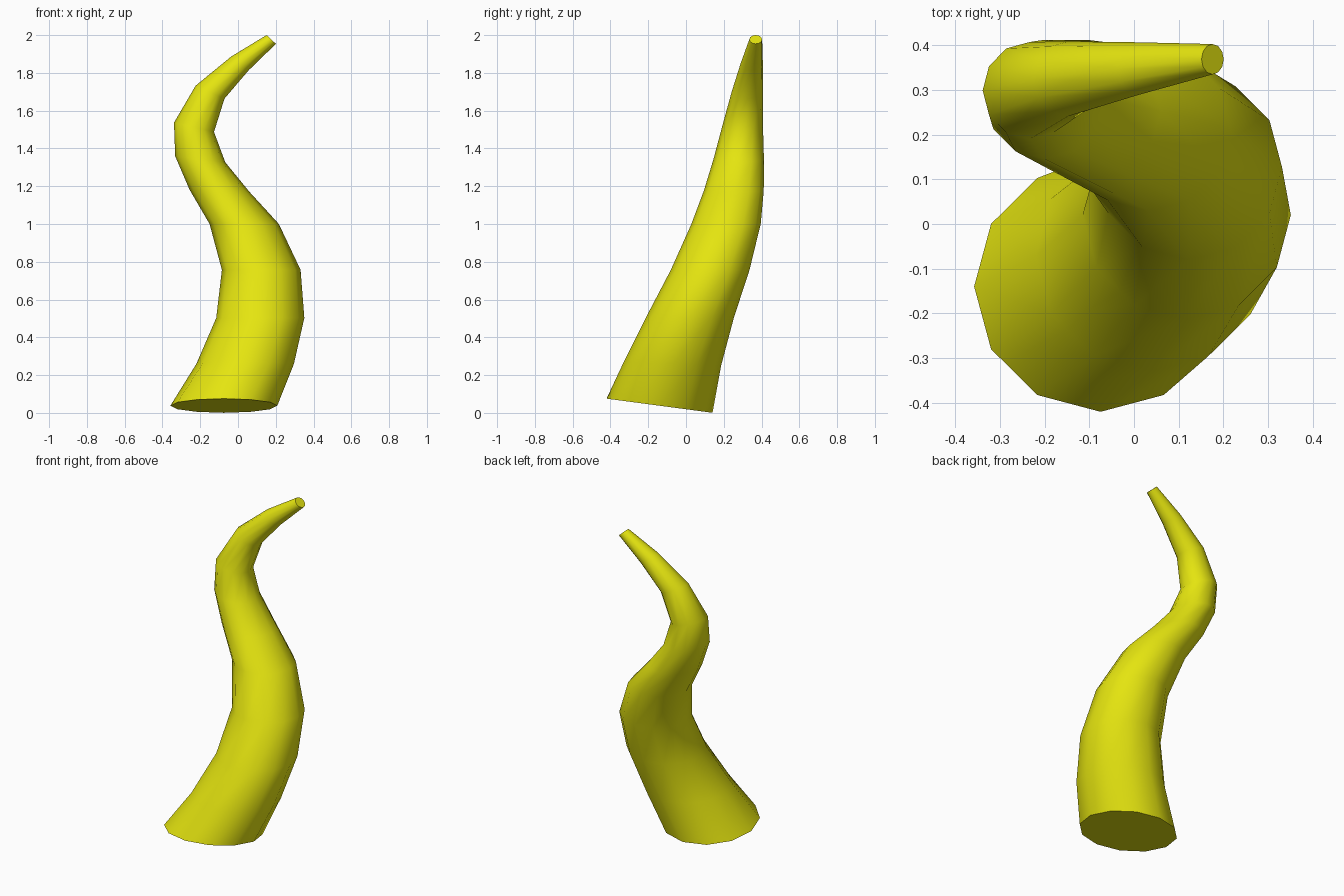
import bpy, bmesh, math
from mathutils import Vector, Euler

if "Cube" in bpy.data.objects:
    bpy.data.objects.remove(bpy.data.objects["Cube"])

SIDES = 12
BASE_RADIUS, TIP_RADIUS = 0.283, 0.034

# Centre line of the horn: x, y, z, lean toward +x in degrees
PATH = [
    (-0.075, -0.140, 0.038, 0), (0.038, -0.072, 0.260, 0),
    (0.118, 0.020, 0.503, 0), (0.123, 0.128, 0.757, 0),
    (0.033, 0.212, 1.000, 0), (-0.098, 0.253, 1.176, 2),
    (-0.200, 0.279, 1.343, 7), (-0.233, 0.299, 1.512, 13),
    (-0.148, 0.325, 1.698, 24), (0.010, 0.348, 1.850, 38),
    (0.176, 0.369, 1.977, 43),
]
# Backward lean of the lowest rings
BACK_LEAN = {0: -7.6, 1: -2}

yellow = bpy.data.materials.new("yellow")
yellow.diffuse_color = (0.78, 0.78, 0.005, 1)
yellow.use_nodes = True
yellow.node_tree.nodes["Principled BSDF"].inputs["Base Color"].default_value = yellow.diffuse_color

# Twisting tapered horn, built ring by ring
bm = bmesh.new()
rings = []
for i, (x, y, z, lean) in enumerate(PATH):
    r = BASE_RADIUS + (TIP_RADIUS - BASE_RADIUS) * i / (len(PATH) - 1)
    turn = Euler((math.radians(BACK_LEAN.get(i, 0)), math.radians(lean), 0)).to_matrix()
    ring = []
    for k in range(SIDES):
        a = 2 * math.pi * k / SIDES
        ring.append(bm.verts.new(Vector((x, y, z)) + turn @ Vector((r * math.cos(a), r * math.sin(a), 0))))
    rings.append(ring)

for low, high in zip(rings, rings[1:]):
    for k in range(SIDES):
        n = (k + 1) % SIDES
        bm.faces.new((low[k], low[n], high[n], high[k]))

# Flat base and tip caps
bm.faces.new(rings[0][::-1])
bm.faces.new(rings[-1])

mesh = bpy.data.meshes.new("horn")
bm.to_mesh(mesh)
bm.free()
mesh.materials.append(yellow)
horn = bpy.data.objects.new("horn", mesh)
bpy.context.collection.objects.link(horn)

# Smooth sides, sharp cap rims
bpy.context.view_layer.objects.active = horn
horn.select_set(True)
bpy.ops.object.shade_smooth_by_angle(angle=math.radians(45))
